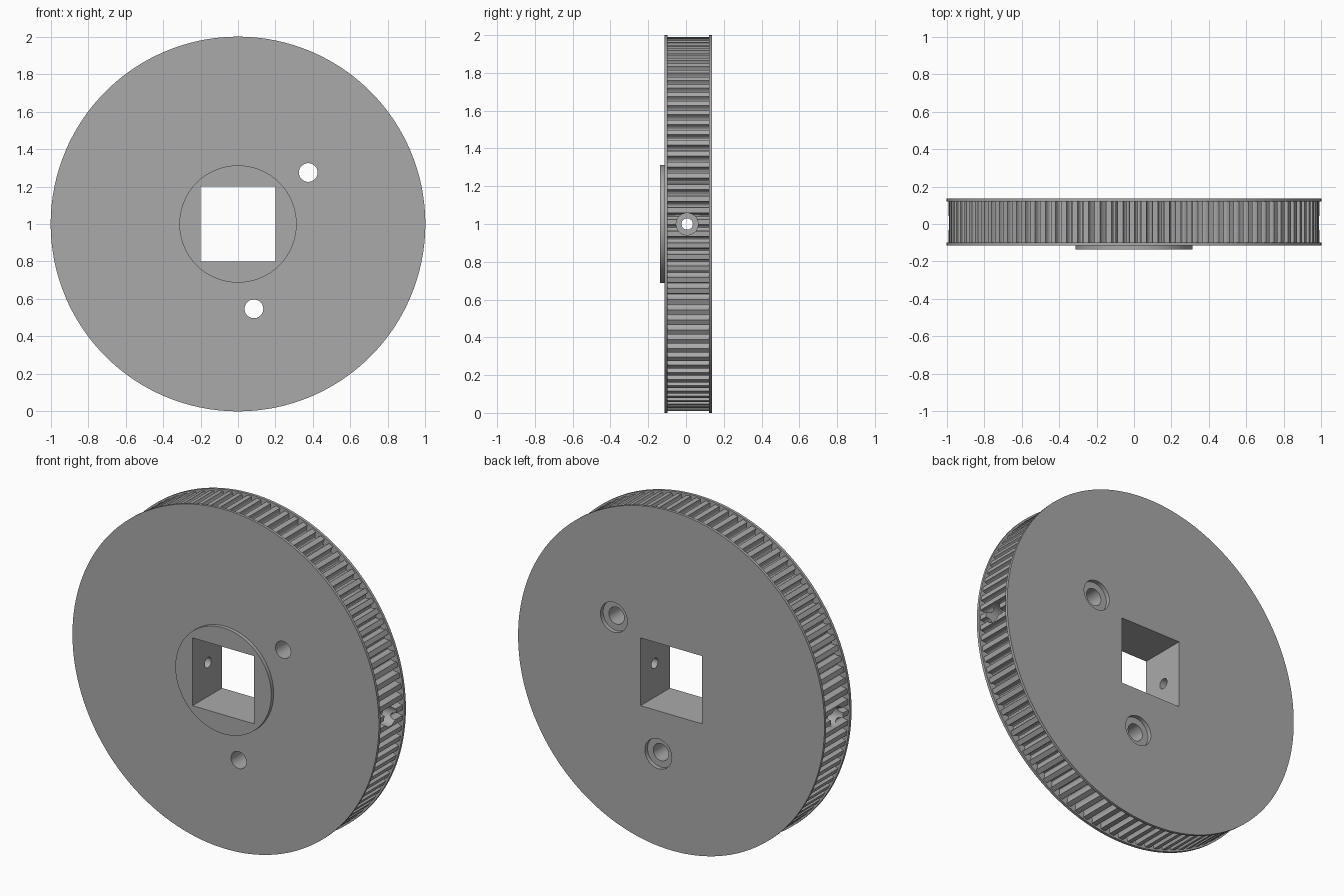
import bpy, bmesh, math
from mathutils import Vector

if "Cube" in bpy.data.objects:
    bpy.data.objects.remove(bpy.data.objects["Cube"])

TEETH = 100
FRONT, BACK, HUB_FRONT = -0.115, 0.137, -0.137
FLANGE = 0.016
MID = (FRONT + BACK) / 2

grey = bpy.data.materials.new("mid grey")
grey.diffuse_color = (0.4, 0.4, 0.4, 1)
grey.use_nodes = True
grey.node_tree.nodes["Principled BSDF"].inputs["Base Color"].default_value = grey.diffuse_color

# One tooth pitch: (fraction of pitch, radius), a flat land then a round groove
R_TIP, DEPTH = 0.99, 0.036
STEPS = 8
pitch = [(0.0, R_TIP)]
for i in range(STEPS + 1):
    a = math.pi * i / STEPS
    pitch.append((0.67 - 0.27 * math.cos(a), R_TIP - DEPTH * math.sin(a) ** 0.8))


def ring(bm, y, radius=None):
    """Closed loop round the y axis; toothed when no radius is given."""
    verts = []
    for t in range(TEETH):
        for f, r in pitch:
            a = 2 * math.pi * (t + f) / TEETH
            r = radius or r
            verts.append(bm.verts.new((r * math.cos(a), y, 1 + r * math.sin(a))))
    return verts


# Wheel: hub, front flange, toothed rim and back flange as one solid
bm = bmesh.new()
loops = [ring(bm, y, r) for y, r in (
    (HUB_FRONT, 0.313), (FRONT, 0.313), (FRONT, 1), (FRONT + FLANGE, 1),
    (FRONT + FLANGE, None), (BACK - FLANGE, None), (BACK - FLANGE, 1), (BACK, 1))]
for a, b in zip(loops, loops[1:]):
    for i in range(len(a)):
        j = (i + 1) % len(a)
        bm.faces.new((a[i], a[j], b[j], b[i]))
bm.faces.new(loops[0])
bm.faces.new(loops[-1])
bmesh.ops.recalc_face_normals(bm, faces=bm.faces)
mesh = bpy.data.meshes.new("belt_pulley")
bm.to_mesh(mesh)
bm.free()
mesh.materials.append(grey)
wheel = bpy.data.objects.new("belt_pulley", mesh)
bpy.context.collection.objects.link(wheel)


def cut(cutter):
    """Subtract a cutter from the wheel and discard it."""
    cutter.data.materials.append(grey)
    mod = wheel.modifiers.new("cut", "BOOLEAN")
    mod.operation, mod.solver, mod.object = "DIFFERENCE", "EXACT", cutter
    bpy.context.view_layer.objects.active = wheel
    bpy.ops.object.modifier_apply(modifier=mod.name)
    bpy.data.objects.remove(cutter)


def cut_hole(start, end, radius):
    start, end = Vector(start), Vector(end)
    axis = end - start
    bpy.ops.mesh.primitive_cylinder_add(
        vertices=48, radius=radius, depth=axis.length, location=(start + end) / 2,
        rotation=axis.to_track_quat("Z", "Y").to_euler())
    cut(bpy.context.object)


# Square shaft bore
bpy.ops.mesh.primitive_cube_add(size=1, location=(0, 0, 1))
bpy.context.object.scale = (0.4, 1, 0.4)
cut(bpy.context.object)

# Two face holes, counterbored at the back
for x, z in ((0.375, 1.275), (0.085, 0.547)):
    cut_hole((x, -0.5, z), (x, 0.5, z), 0.05)
    cut_hole((x, BACK - 0.025, z), (x, 0.5, z), 0.088)

# Set screw holes through both sides of the rim, counterbored outside
for s in (-1, 1):
    cut_hole((s * 0.1, MID - 0.005, 1), (s * 1.2, MID - 0.005, 1), 0.03)
    cut_hole((s * 0.9, MID - 0.005, 1), (s * 1.2, MID - 0.005, 1), 0.058)

bpy.ops.object.select_all(action="DESELECT")
wheel.select_set(True)
bpy.context.view_layer.objects.active = wheel
bpy.ops.object.shade_smooth_by_angle(angle=math.radians(30))
